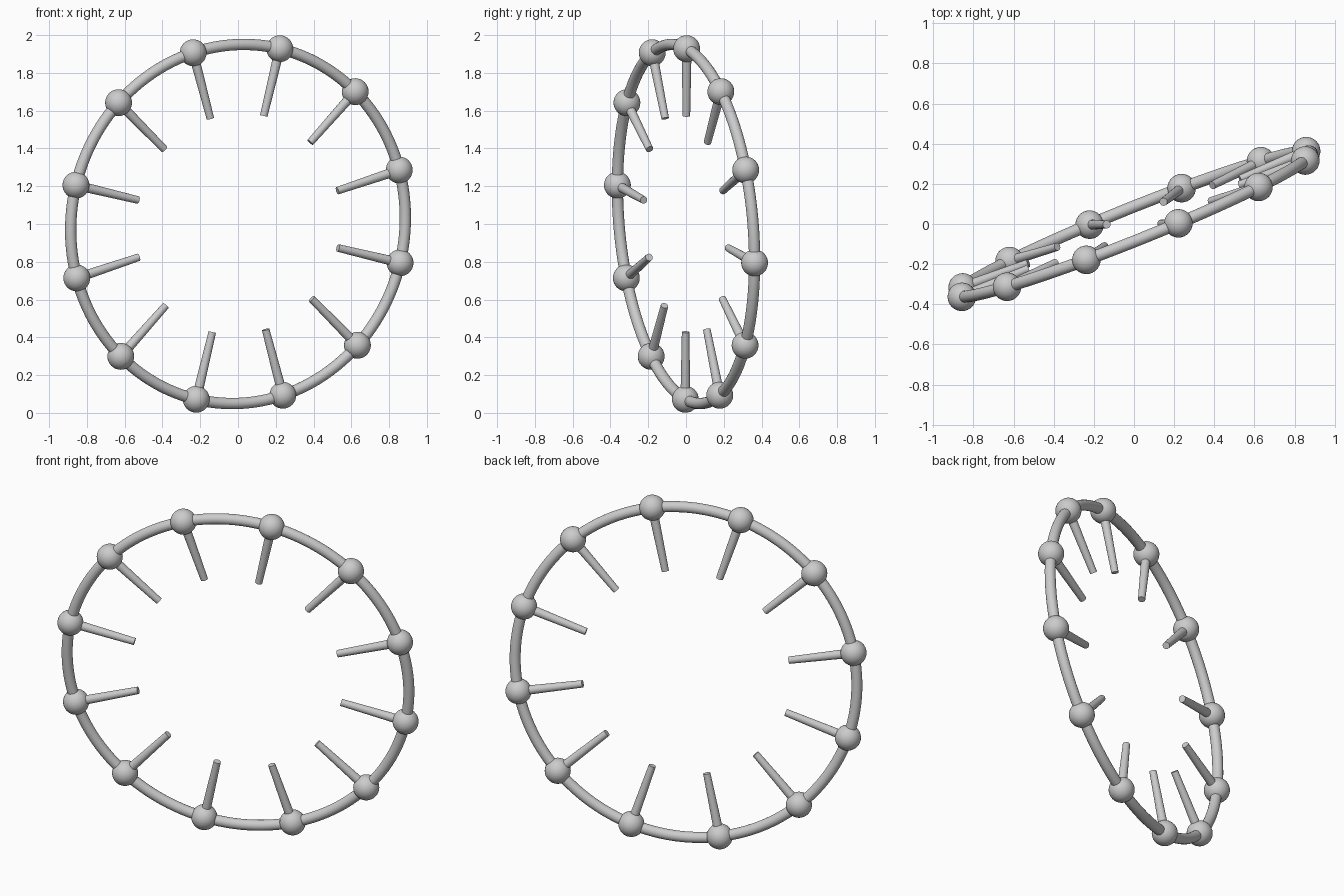
import bpy, math
from mathutils import Vector, Matrix

if "Cube" in bpy.data.objects:
    bpy.data.objects.remove(bpy.data.objects["Cube"])

R, BALL, TUBE = 0.954, 0.071, 0.03
COUNT, PHASE = 12, math.radians(77.5)
TIP = 0.588                      # radius where the spokes end
centre = Vector((0, 0, 1.0))

# Tilted plane of the ring: u is level, v points up, n is the axis
n = Vector((0.371, -0.925, -0.085)).normalized()
u = Vector((0, 0, 1)).cross(n).normalized()
v = n.cross(u)


def radial(a):
    return u * math.cos(a) + v * math.sin(a)


def finish(name):
    ob = bpy.context.object
    ob.name = name
    bpy.ops.object.shade_smooth_by_angle(angle=math.radians(40))
    return ob


# Hoop
bpy.ops.mesh.primitive_torus_add(major_radius=R, minor_radius=TUBE,
                                 major_segments=144, minor_segments=20)
hoop = finish("hoop")
hoop.matrix_world = Matrix.Translation(centre) @ Matrix((u, v, n)).transposed().to_4x4()

for i in range(COUNT):
    d = radial(PHASE + i * math.tau / COUNT)
    # Ball on the hoop
    bpy.ops.mesh.primitive_uv_sphere_add(segments=32, ring_count=16, radius=BALL,
                                         location=centre + d * R)
    finish(f"ball_{i + 1}")
    # Slightly tapered spoke pointing to the middle
    bpy.ops.mesh.primitive_cone_add(vertices=20, radius1=0.026, radius2=0.02, depth=R - TIP,
                                    location=centre + d * (R + TIP) / 2,
                                    rotation=(-d).to_track_quat('Z', 'Y').to_euler())
    finish(f"spoke_{i + 1}")
